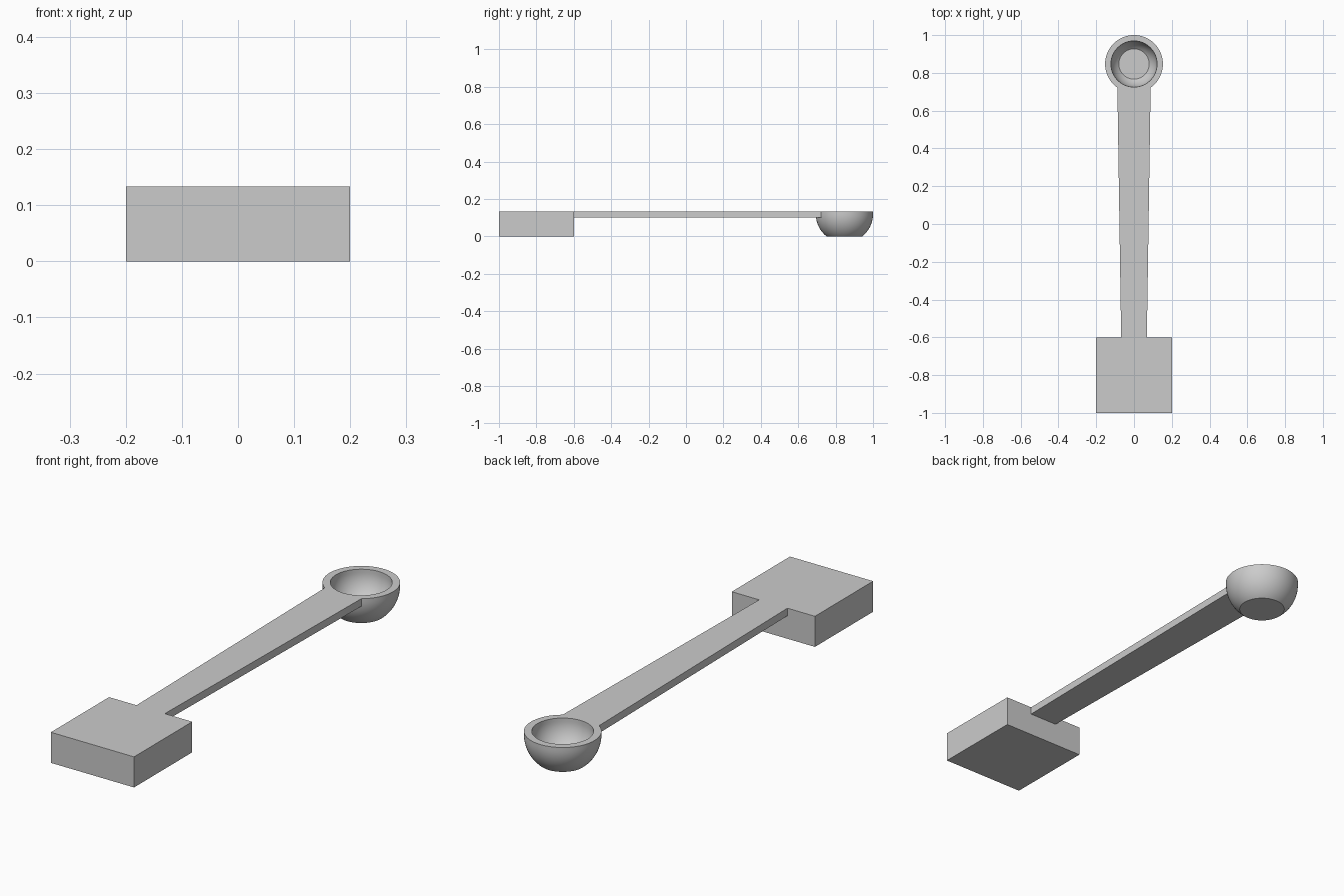
import bpy, bmesh
from math import sin, cos, asin, sqrt, pi, radians

if "Cube" in bpy.data.objects:
    bpy.data.objects.remove(bpy.data.objects["Cube"])

TOP = 0.133
BOWL_Y, R_OUT, R_IN, BALL_Z = 0.847, 0.153, 0.122, 0.12


def finish(name, bm, smooth=False):
    bmesh.ops.remove_doubles(bm, verts=bm.verts, dist=1e-5)
    bmesh.ops.recalc_face_normals(bm, faces=bm.faces)
    mesh = bpy.data.meshes.new(name)
    bm.to_mesh(mesh)
    bm.free()
    obj = bpy.data.objects.new(name, mesh)
    bpy.context.collection.objects.link(obj)
    if smooth:
        bpy.ops.object.select_all(action='DESELECT')
        obj.select_set(True)
        bpy.context.view_layer.objects.active = obj
        bpy.ops.object.shade_smooth_by_angle(angle=radians(30))
    return obj


def prism(name, outline, z0, z1):
    bm = bmesh.new()
    face = bm.faces.new([bm.verts.new((x, y, z0)) for x, y in outline])
    ext = bmesh.ops.extrude_face_region(bm, geom=[face])
    verts = [g for g in ext["geom"] if isinstance(g, bmesh.types.BMVert)]
    bmesh.ops.translate(bm, verts=verts, vec=(0, 0, z1 - z0))
    return finish(name, bm)


def ball_profile(radius, floor_z, steps=14):
    """Points (r, z) from the flat floor centre up the ball to the rim."""
    low = asin((floor_z - BALL_Z) / radius)
    pts = [(0, floor_z)]
    for i in range(steps + 1):
        a = low * (1 - i / steps)
        pts.append((radius * cos(a), BALL_Z + radius * sin(a)))
    return pts + [(radius, TOP)]


# square end block
prism("end_block", [(-0.2, -1), (0.2, -1), (0.2, -0.6), (-0.2, -0.6)], 0, TOP)

# tapered handle, its far end curved to sit inside the bowl wall
r_end = R_OUT - 0.002
spread = asin(0.088 / r_end)
arc = []
for i in range(13):
    a = spread * (1 - i / 6)
    arc.append((r_end * sin(a), BOWL_Y - r_end * cos(a)))
prism("handle", [(-0.068, -0.6), (0.068, -0.6)] + arc, 0.1, TOP)

# flat-bottomed hollow bowl, spun from its wall section
profile = ball_profile(R_OUT, 0.0) + ball_profile(R_IN, 0.028)[::-1]
bm = bmesh.new()
verts = [bm.verts.new((r, BOWL_Y, z)) for r, z in profile]
edges = [bm.edges.new(pair) for pair in zip(verts, verts[1:])]
for v in verts:
    v.co.y = BOWL_Y
bmesh.ops.spin(bm, geom=verts + edges, cent=(0, BOWL_Y, 0), axis=(0, 0, 1),
               angle=2 * pi, steps=64, use_merge=False)
finish("bowl", bm, smooth=True)
